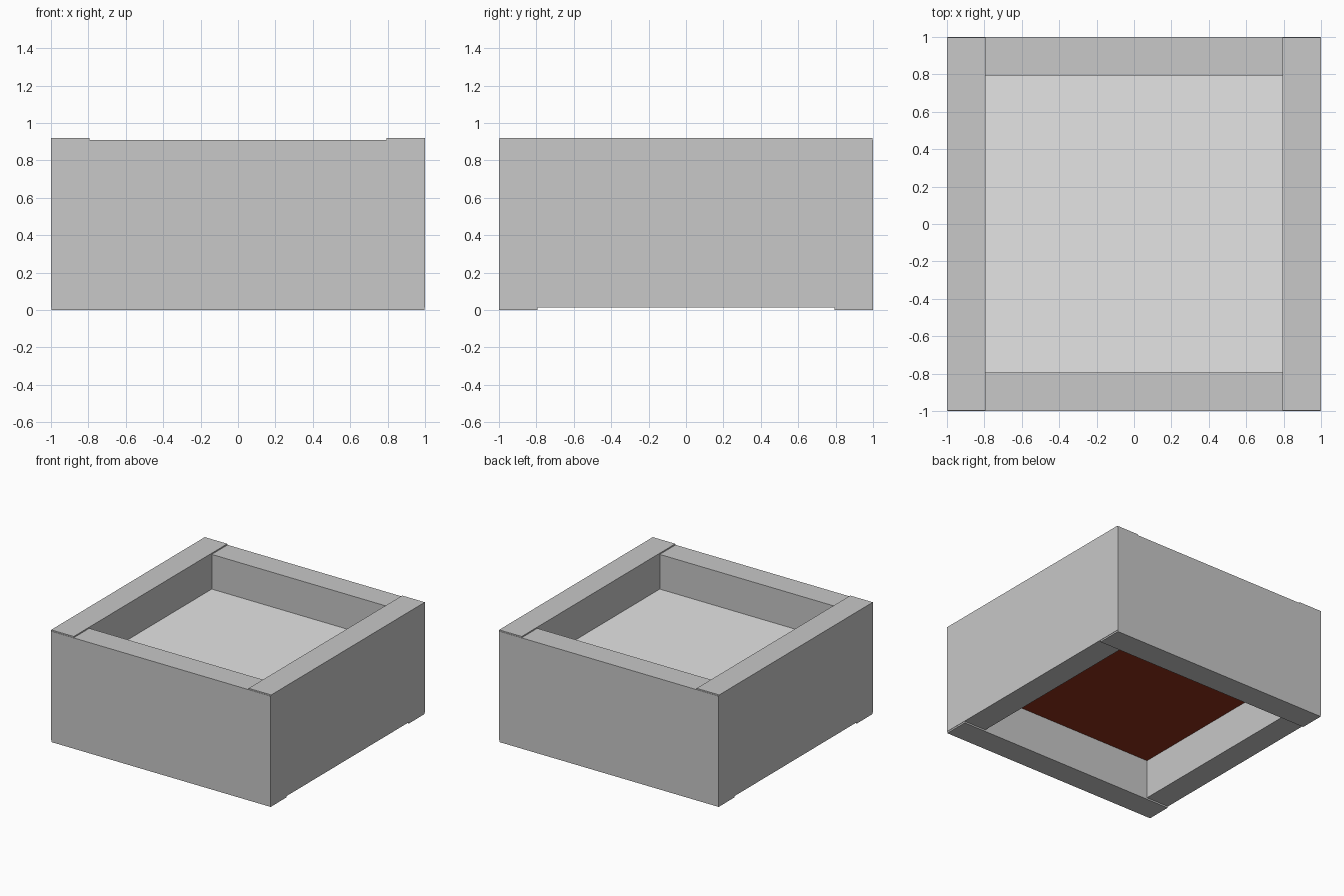
import bpy

if "Cube" in bpy.data.objects:
    bpy.data.objects.remove(bpy.data.objects["Cube"])


def material(name, rgb):
    m = bpy.data.materials.new(name)
    m.diffuse_color = (*rgb, 1.0)
    m.use_nodes = True
    m.node_tree.nodes["Principled BSDF"].inputs["Base Color"].default_value = m.diffuse_color
    return m


WALL = material("wall grey", (0.577, 0.577, 0.577))
TOP = material("light grey", (0.78, 0.78, 0.78))
UNDER = material("dark red brown", (0.283, 0.03, 0.01))


def box(name, lo, hi, *mats):
    """Axis-aligned box between two corners."""
    bpy.ops.mesh.primitive_cube_add(size=1)
    ob = bpy.context.object
    ob.name = name
    for v in ob.data.vertices:
        v.co = [l + (h - l) * (c + 0.5) for l, h, c in zip(lo, hi, v.co)]
    for m in mats:
        ob.data.materials.append(m)
    return ob


INNER = 0.795   # inner face of the walls
LAP = 0.997     # overlapping wall ends sit just inside the corners

# Side walls sit slightly higher than the front and back walls
for name, s in (("left", -1), ("right", 1)):
    x0, x1 = sorted((s * INNER, s))
    box(name + "_wall", (x0, -LAP, 0.013), (x1, LAP, 0.92), WALL)

for name, s in (("front", -1), ("back", 1)):
    y0, y1 = sorted((s * INNER, s))
    box(name + "_wall", (-LAP, y0, 0), (LAP, y1, 0.91), WALL)

# Inner slab: light top, brown underside
slab = box("inner_panel", (-0.8, -0.8, 0.335), (0.8, 0.8, 0.625), TOP, UNDER)
for p in slab.data.polygons:
    p.material_index = 1 if p.normal.z < -0.5 else 0
